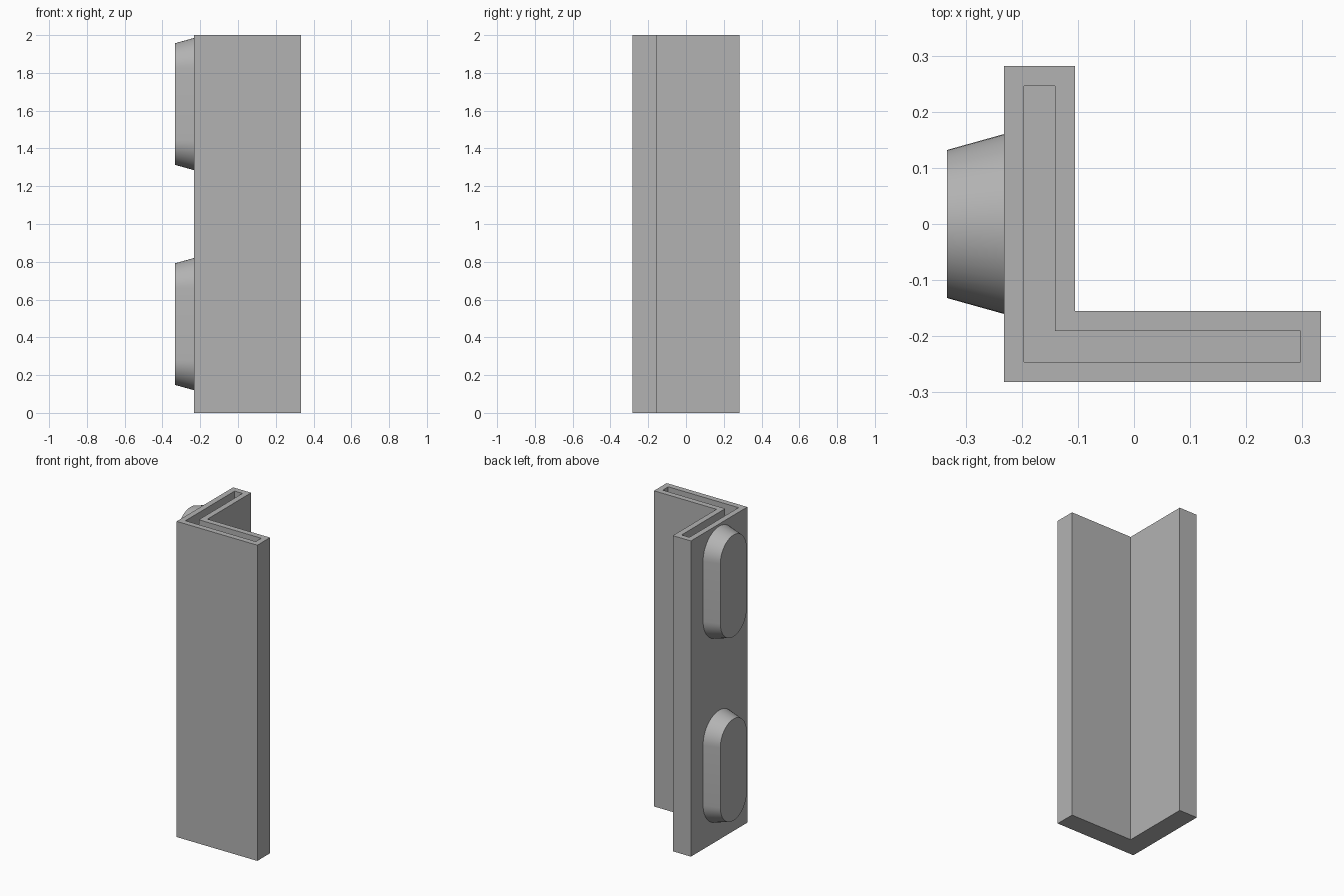
import bpy, bmesh, math

cube = bpy.data.objects.get("Cube")
if cube:
    bpy.data.objects.remove(cube, do_unlink=True)

HEIGHT, FLOOR, WALL = 2.0, 0.036, 0.036
LEFT, RIGHT, FRONT, BACK, ARM = -0.232, 0.333, -0.282, 0.282, 0.127

grey = bpy.data.materials.new("plain grey")
grey.use_nodes = True
colour = (0.45, 0.45, 0.45, 1)
grey.diffuse_color = colour
grey.node_tree.nodes["Principled BSDF"].inputs["Base Color"].default_value = colour


def make_object(name, bm):
    bmesh.ops.recalc_face_normals(bm, faces=bm.faces)
    mesh = bpy.data.meshes.new(name)
    bm.to_mesh(mesh)
    bm.free()
    mesh.materials.append(grey)
    obj = bpy.data.objects.new(name, mesh)
    bpy.context.collection.objects.link(obj)
    return obj


def l_profile(inset):
    """Corners of the L section, moved inward by inset."""
    x0, x1, y0, y1 = LEFT + inset, RIGHT - inset, FRONT + inset, BACK - inset
    xi, yi = LEFT + ARM - inset, FRONT + ARM - inset
    return [(x0, y0), (x1, y0), (x1, yi), (xi, yi), (xi, y1), (x0, y1)]


def bridge(bm, a, b):
    for i in range(len(a)):
        j = (i + 1) % len(a)
        bm.faces.new((a[i], a[j], b[j], b[i]))


# Hollow corner channel: outer walls, rim, pocket walls and floor
bm = bmesh.new()
rings = [[bm.verts.new((x, y, z)) for x, y in l_profile(inset)]
         for inset, z in ((0, 0), (0, HEIGHT), (WALL, HEIGHT), (WALL, FLOOR))]
for lower, upper in zip(rings, rings[1:]):
    bridge(bm, lower, upper)
bm.faces.new(rings[0])
bm.faces.new(rings[-1])
make_object("corner_channel", bm)


def stadium(bm, x, z_mid, radius, half_straight=0.19, steps=24):
    """Upright rounded slot outline in the plane at x."""
    ring = []
    for side in (1, -1):
        for i in range(steps + 1):
            a = math.pi * i / steps
            ring.append(bm.verts.new((x, side * radius * math.cos(a),
                                      z_mid + side * (half_straight + radius * math.sin(a)))))
    return ring


# Tapered rounded studs on the side wall
for name, z_mid in (("lower_stud", 0.47), ("upper_stud", 1.635)):
    bm = bmesh.new()
    base = stadium(bm, LEFT + 0.01, z_mid, 0.163)
    tip = stadium(bm, -0.333, z_mid, 0.132)
    bridge(bm, base, tip)
    bm.faces.new(base)
    bm.faces.new(tip)
    stud = make_object(name, bm)
    bpy.ops.object.select_all(action="DESELECT")
    stud.select_set(True)
    bpy.context.view_layer.objects.active = stud
    bpy.ops.object.shade_smooth_by_angle(angle=math.radians(30))
